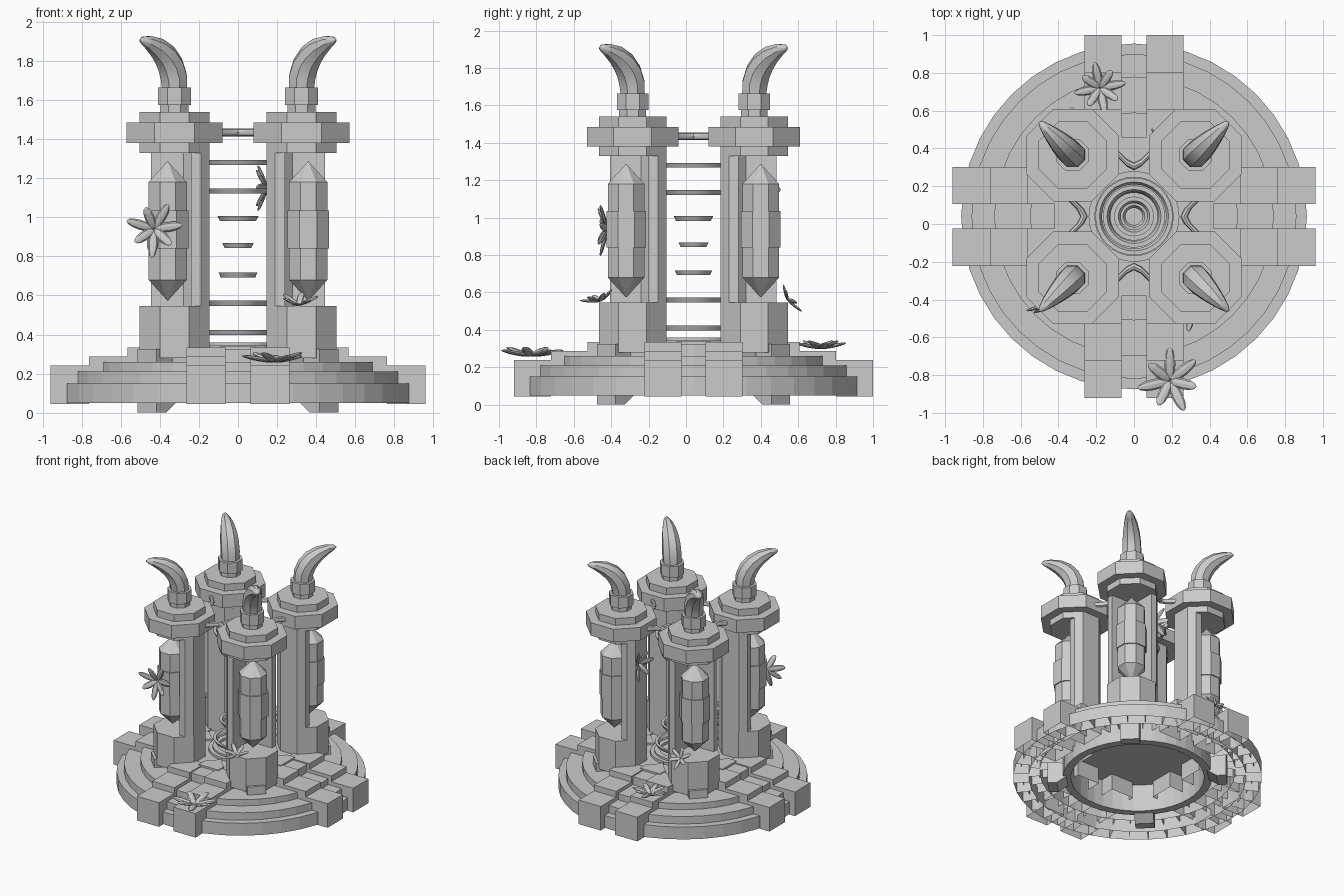
import bpy, bmesh, math
from math import pi, sin, cos, radians
from mathutils import Vector, Matrix

if "Cube" in bpy.data.objects:
    bpy.data.objects.remove(bpy.data.objects["Cube"])

CY = 0.04          # shrine axis offset in y
D = 0.325          # pillar offset along x and y
OCT = 1 / cos(pi / 8)


def make(name, verts, faces, turn=0.0, loc=(0, CY, 0), smooth=False):
    me = bpy.data.meshes.new(name)
    me.from_pydata([tuple(v) for v in verts], [], faces)
    bm = bmesh.new()
    bm.from_mesh(me)
    bmesh.ops.recalc_face_normals(bm, faces=bm.faces)
    bm.to_mesh(me)
    bm.free()
    ob = bpy.data.objects.new(name, me)
    bpy.context.collection.objects.link(ob)
    ob.location = loc
    ob.rotation_euler.z = turn
    if smooth:
        bpy.context.view_layer.objects.active = ob
        ob.select_set(True)
        bpy.ops.object.shade_smooth_by_angle(angle=radians(35))
        ob.select_set(False)
    return ob


def bridge(rings, cap=True, loop=False):
    """Faces joining a list of equal-sized vertex rings."""
    n, m = len(rings[0]), len(rings)
    faces = [(i * n + j, i * n + (j + 1) % n, (i + 1) % m * n + (j + 1) % n, (i + 1) % m * n + j)
             for i in range(m if loop else m - 1) for j in range(n)]
    if cap and not loop:
        faces += [tuple(range(n)), tuple(range((m - 1) * n, m * n))]
    return [v for r in rings for v in r], faces


def circle(c, r, z, n, phase):
    return [(c[0] + r * cos(phase + 2 * pi * i / n), c[1] + r * sin(phase + 2 * pi * i / n), z) for i in range(n)]


def lathe(name, prof, n, c=(0, 0), phase=0.0, turn=0.0, loop=False, smooth=False):
    return make(name, *bridge([circle(c, r, z, n, phase) for r, z in prof], loop=loop), turn, smooth=smooth)


def prism(name, pts, z0, z1, turn=0.0):
    return make(name, *bridge([[(x, y, z) for x, y in pts] for z in (z0, z1)]), turn)


def open_box(name, x0, x1, y0, y1, z0, z1, turn=0.0):
    """Block without an underside."""
    pts = [(x0, y0), (x1, y0), (x1, y1), (x0, y1)]
    v, f = bridge([[(x, y, z) for x, y in pts] for z in (z0, z1)], cap=False)
    return make(name, v, f + [(4, 5, 6, 7)], turn)


# stepped rings of hollow bricks, open underneath
N = 40
for i, (ri, ro, z0, z1) in enumerate([(0.80, 0.915, 0.05, 0.15), (0.72, 0.86, 0.10, 0.21),
                                      (0.55, 0.74, 0.15, 0.26)]):
    v, f = bridge([circle((0, 0), r, z, N, 0) for r, z in [(ri, z0), (ri, z1), (ro, z1), (ro, z0)]], cap=False)
    f += [(j, N + j, 2 * N + j, 3 * N + j) for j in range(N)]
    make(f"base_step_{i}", v, f)
lathe("inner_wall", [(0.49, 0.05), (0.55, 0.05), (0.55, 0.32), (0.49, 0.32)], N, loop=True)
lathe("floor", [(0.55, 0.27), (0.55, 0.325)], N)
lathe("dais", [(0.24, 0.31), (0.24, 0.345), (0.21, 0.345), (0.21, 0.36), (0.17, 0.36), (0.17, 0.34)], 32)

# stepped block pairs, floor inlays and bent tie rods on the four axes
for k in range(4):
    a = k * pi / 2
    for s in (-1, 1):
        y0, y1 = sorted((s * 0.065, s * 0.263))
        for j in range(3):
            x1 = 0.96 - 0.197 * j
            open_box(f"stair_block_{k}_{s}_{j}", x1 - 0.197, x1, y0, y1, 0.045 + 0.047 * j, 0.24 + 0.047 * j, a)
    prism(f"floor_inlay_{k}", [(0.245, 0), (0.29, -0.03), (0.35, -0.09), (0.42, -0.09), (0.42, 0.09),
                               (0.35, 0.09), (0.29, 0.03)], 0.31, 0.34, a)
    rod = [[(x + 0.02 * cos(t * pi / 4), y, 1.435 + 0.02 * sin(t * pi / 4)) for t in range(8)]
           for x, y in [(0.36, -0.13), (0.325, -0.08), (0.285, -0.04), (0.265, 0),
                        (0.285, 0.04), (0.325, 0.08), (0.36, 0.13)]]
    make(f"tie_rod_{k}", *bridge(rod), a, smooth=True)

# floating rings
for i, (z, r) in enumerate([(0.41, 0.205), (0.56, 0.16), (0.705, 0.10), (0.855, 0.08),
                            (0.995, 0.105), (1.135, 0.165), (1.28, 0.205)]):
    h = 0.013
    lathe(f"floating_ring_{i}", [(r - 0.035, z - h), (r - 0.012, z - h), (r, z + h), (r - 0.022, z + h)],
          32, loop=True, smooth=True)

# four pillars, each turned about the axis
c = (D, D)
for k in range(4):
    a = k * pi / 2

    def octagon(name, *prof, centre=c):
        lathe(f"{name}_{k}", [(r * OCT, z) for r, z in prof], 8, centre, pi / 8, a)

    octagon("pillar_base", (0.18, 0.28), (0.18, 0.545))
    # octagonal shaft with a niche open towards the outside
    half = [(0.25, 0.145), (0.40, 0.145), (0.445, 0.19), (0.445, 0.24), (0.28, 0.24)]
    prism(f"pillar_shaft_{k}", half + [(y, x) for x, y in reversed(half)], 0.54, 1.34, a)
    octagon("cap_under", (0.18, 1.33), (0.18, 1.385))
    octagon("cap", (0.245, 1.38), (0.245, 1.485))
    octagon("cap_top", (0.18, 1.48), (0.18, 1.54))
    octagon("horn_neck", (0.072, 1.53), (0.072, 1.58))
    octagon("horn_collar", (0.085, 1.575), (0.085, 1.665))
    # crystal and its band
    g = (0.36, 0.36)
    octagon("crystal", (0.003, 0.575), (0.098, 0.68), (0.098, 1.18), (0.003, 1.285), centre=g)
    octagon("crystal_band", (0.106, 0.84), (0.106, 1.035), centre=g)
    # foot wedge on the diagonal: u outward, v across
    q = math.sqrt(0.5)
    foot = [[(D + (u - v) * q, D + (u + v) * q, z) for u, z in
             [(0.20, 0), (0.20, 0.325), (0.06, 0.325), (0.06, 0.05), (0.13, 0)]] for v in (-0.07, 0.07)]
    make(f"foot_{k}", *bridge(foot), a)
    # horn curling outward
    path = [(0, 1.66, 0.07), (0.006, 1.72, 0.073), (0.03, 1.78, 0.071), (0.07, 1.83, 0.065),
            (0.125, 1.87, 0.053), (0.19, 1.898, 0.035), (0.235, 1.908, 0.018), (0.25, 1.908, 0.004)]
    rings = []
    for i, (u, z, r) in enumerate(path):
        p, n = path[max(i - 1, 0)], path[min(i + 1, len(path) - 1)]
        t = math.atan2(n[1] - p[1], n[0] - p[0]) if i else pi / 2
        ring = []
        for j in range(8):
            w, v = r * cos(j * pi / 4 + pi / 8), r * sin(j * pi / 4 + pi / 8)
            uu, zz = u + w * sin(t), z - w * cos(t)
            ring.append((D + (uu - v) * q, D + (uu + v) * q, zz))
        rings.append(ring)
    make(f"horn_{k}", *bridge(rings), a, smooth=True)


# leafy flowers
def flower(name, pos, normal, size, petals, tilt, spin=0.0):
    bm = bmesh.new()
    face = Vector(normal).to_track_quat('Z', 'Y').to_matrix().to_4x4()
    for i in range(petals):
        L = size * (1.0 if i % 2 == 0 else 0.85)
        m = (Matrix.Translation(pos) @ face @ Matrix.Rotation(spin + 2 * pi * i / petals, 4, 'Z')
             @ Matrix.Rotation(-radians(tilt + 8 * (i % 2)), 4, 'Y') @ Matrix.Translation((L * 0.52, 0, 0))
             @ Matrix.Diagonal((L * 0.5, size * 0.17, size * 0.07, 1)) @ Matrix.Rotation(pi / 2, 4, 'Y'))
        bmesh.ops.create_uvsphere(bm, u_segments=8, v_segments=6, radius=1, matrix=m)
    me = bpy.data.meshes.new(name)
    bm.to_mesh(me)
    bm.free()
    bpy.context.collection.objects.link(bpy.data.objects.new(name, me))


flower("flower_front_step", (0.19, -0.83, 0.26), (0, 0, 1), 0.175, 7, 10, -pi / 2)
flower("flower_back_step", (-0.18, 0.72, 0.30), (0, 0, 1), 0.14, 8, 12, 0.2)
flower("flower_front_crystal", (-0.43, -0.42, 0.94), (0, -1, 0), 0.15, 7, 15, pi / 3)
flower("flower_front_base", (0.31, -0.46, 0.55), (0, -0.3, 1), 0.11, 6, 20, 0.3)
flower("flower_back_base", (-0.33, 0.54, 0.56), (0, 0.8, 0.6), 0.10, 6, 15, 0.5)
flower("flower_back_shaft", (0.15, 0.40, 1.15), (-1, 0, 0), 0.14, 6, 20, 0.0)
